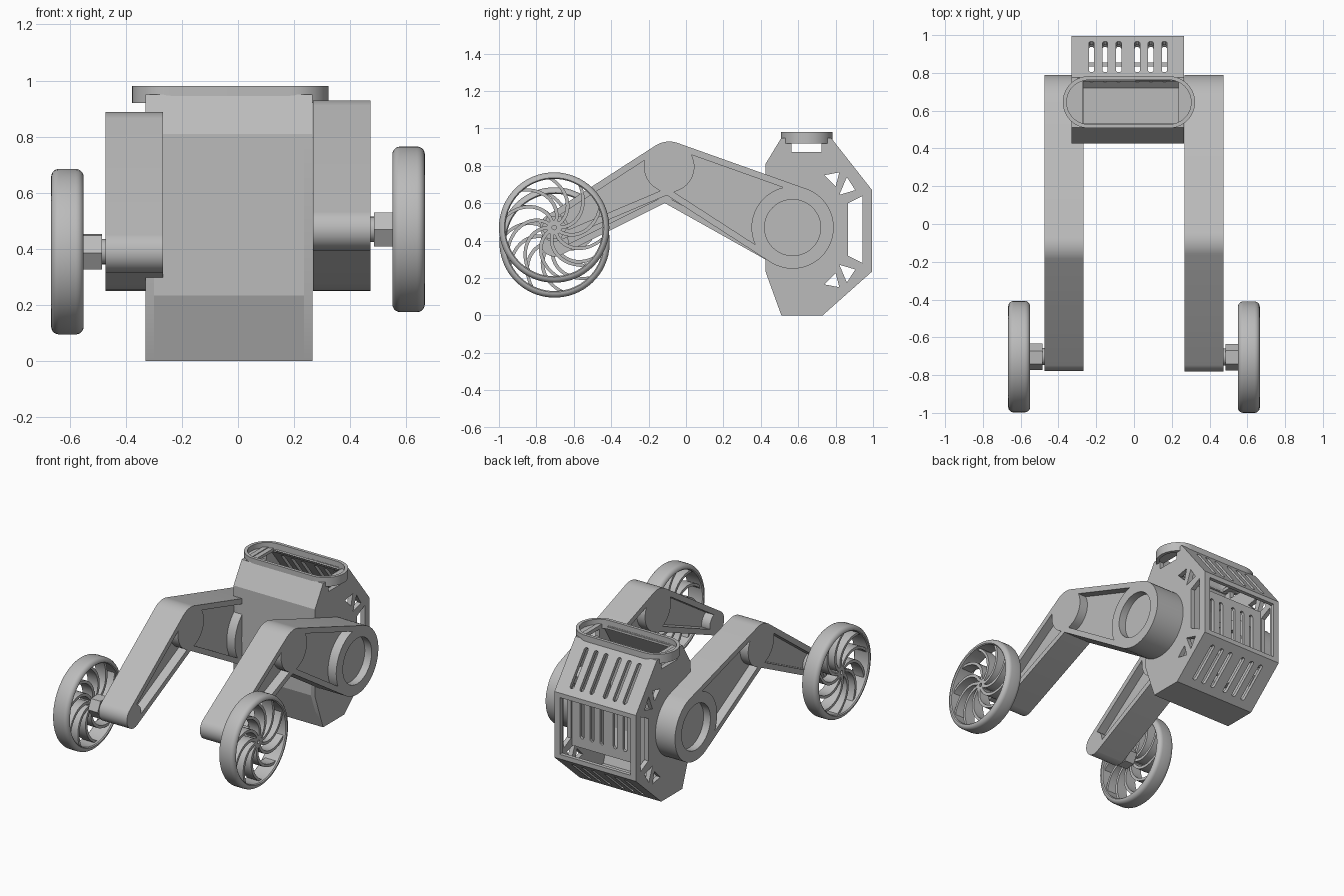
import bpy, bmesh
from math import pi, sin, cos, acos, atan2, hypot, radians
from mathutils import Matrix, Vector

cube = bpy.data.objects.get("Cube")
if cube:
    bpy.data.objects.remove(cube)

grey = bpy.data.materials.new("plain grey")
grey.use_nodes = True
GREY = (0.5, 0.5, 0.5, 1)
grey.diffuse_color = GREY
grey.node_tree.nodes["Principled BSDF"].inputs["Base Color"].default_value = GREY

parts = []


def add_part(name, mesh):
    bm = bmesh.new()
    bm.from_mesh(mesh)
    bmesh.ops.remove_doubles(bm, verts=bm.verts, dist=0.0002)
    bmesh.ops.recalc_face_normals(bm, faces=bm.faces)
    bm.to_mesh(mesh)
    bm.free()
    mesh.materials.clear()
    mesh.materials.append(grey)
    ob = bpy.data.objects.new(name, mesh)
    bpy.context.collection.objects.link(ob)
    parts.append(ob)


def prism(name, loops, depth, matrix):
    """Fill 2D loops (inner loops become holes) and extrude them."""
    curve = bpy.data.curves.new(name, 'CURVE')
    curve.dimensions = '2D'
    curve.fill_mode = 'BOTH'
    curve.extrude = depth / 2
    for loop in loops:
        spline = curve.splines.new('POLY')
        spline.points.add(len(loop) - 1)
        for point, (u, v) in zip(spline.points, loop):
            point.co = (u, v, 0, 1)
        spline.use_cyclic_u = True
    temp = bpy.data.objects.new("temp", curve)
    bpy.context.collection.objects.link(temp)
    graph = bpy.context.evaluated_depsgraph_get()
    mesh = bpy.data.meshes.new_from_object(temp.evaluated_get(graph))
    bpy.data.objects.remove(temp)
    mesh.transform(matrix)
    add_part(name, mesh)


def frame(x_axis, y_axis, origin):
    x_axis, y_axis = Vector(x_axis), Vector(y_axis)
    m = Matrix((x_axis, y_axis, x_axis.cross(y_axis))).transposed().to_4x4()
    return Matrix.Translation(origin) @ m


def side(x):
    """Drawing plane with u along y and v along z."""
    return frame((0, 1, 0), (0, 0, 1), (x, 0, 0))


def circle(c, r, n=48):
    return [(c[0] + r * cos(2 * pi * i / n), c[1] + r * sin(2 * pi * i / n)) for i in range(n)]


def hull(c1, r1, c2, r2, n=24):
    """Outline of a belt around two circles."""
    dx, dy = c2[0] - c1[0], c2[1] - c1[1]
    phi, beta = atan2(dy, dx), acos((r1 - r2) / hypot(dx, dy))
    out = []
    for c, r, a, b in ((c1, r1, phi + beta, phi + 2 * pi - beta), (c2, r2, phi - beta, phi + beta)):
        for i in range(n + 1):
            t = a + (b - a) * i / n
            out.append((c[0] + r * cos(t), c[1] + r * sin(t)))
    return out


def rect(x0, x1, y0, y1):
    return [(x0, y0), (x1, y0), (x1, y1), (x0, y1)]


# Body shell: two pierced side plates joined by panels
X0, X1, CX, WALL = -0.33, 0.265, -0.032, 0.03
PROFILE = [(0.51, 0), (0.73, 0), (0.995, 0.235), (0.995, 0.67),
           (0.775, 0.95), (0.51, 0.95), (0.425, 0.81), (0.425, 0.235)]
MID = 0.458
upper_holes = [[(0.74, 0.75), (0.82, 0.765), (0.80, 0.69)],
               [(0.86, 0.74), (0.905, 0.67), (0.82, 0.645)]]
lower_holes = [[(y, 2 * MID - z) for y, z in h] for h in upper_holes]
window = [(0.865, 0.32), (0.945, 0.28), (0.945, 0.64), (0.865, 0.60)]
notch = rect(0.565, 0.725, 0.875, 0.925)
for label, x in (("right", X0 + WALL / 2), ("left", X1 - WALL / 2)):
    prism(label + "_side_plate", [PROFILE, window, notch] + upper_holes + lower_holes, WALL, side(x))


def slots(v0, v1):
    r = 0.014
    return [hull((CX + s * d, v0 + r), r, (CX + s * d, v1 - r), r, 6)
            for s in (-1, 1) for d in (0.049, 0.121, 0.193)]


def panel(name, i, holes=()):
    a, b = (Vector((0, *PROFILE[k % len(PROFILE)])) for k in (i, i + 1))
    d = (b - a).normalized()
    m = frame((1, 0, 0), d, a) @ Matrix.Translation((0, 0, 0.0125))
    outline = rect(X0 + 0.01, X1 - 0.01, 0, (b - a).length)
    prism(name, [outline] + list(holes), 0.025, m)


panel("bottom_panel", 0)
panel("lower_back_grille", 1, slots(0.05, 0.30))
panel("back_frame", 2, [rect(X0 + 0.04, X1 - 0.04, 0.03, 0.405)])
panel("upper_back_grille", 3, slots(0.045, 0.31))
panel("upper_front_panel", 5)
panel("front_panel", 6)
panel("lower_front_panel", 7)
prism("inner_grille", [rect(X0 + 0.02, X1 - 0.02, 0.27, 0.65)] + slots(0.33, 0.60),
      0.02, frame((1, 0, 0), (0, 0, 1), (0, 0.845, 0)))

# Oval collar on top
ends = (CX + 0.005 - 0.2125, 0.645), (CX + 0.005 + 0.2125, 0.645)


def oval(r):
    return hull(ends[0], r, ends[1], r)


flat = Matrix.Translation
prism("collar_rim", [oval(0.1375), oval(0.117)], 0.06, flat((0, 0, 0.95)))
prism("collar_ledge", [oval(0.13), rect(-0.27, 0.24, 0.53, 0.765)], 0.02, flat((0, 0, 0.935)))

# Legs and wheels
HIP, KNEE, ANKLE = (0.57, 0.47), (-0.09, 0.795), (-0.705, 0.47)
WIDTH, WEB, RIM = 0.205, 0.085, 0.035
SPOKES = 10


def spoke(angle):
    edges = [], []
    for i in range(13):
        t = i / 12
        r = 0.034 + 0.236 * t
        for edge, sign in zip(edges, (-1, 1)):
            a = angle + 1.05 * t ** 1.2 + sign * (0.009 + 0.005 * t) / r
            edge.append((ANKLE[0] + r * cos(a), ANKLE[1] + r * sin(a)))
    return edges[0] + edges[1][::-1]


def tyre(name, x, matrix):
    """Rounded rectangle section turned about the axle."""
    section = [(-0.052, 0.26), (0.052, 0.26), (0.058, 0.266)]
    for sx, start in ((1, 0), (-1, pi / 2)):
        for k in range(6):
            a = start + pi / 2 * k / 5
            section.append((sx * 0.03 + 0.028 * cos(a), 0.267 + 0.028 * sin(a)))
    section.append((-0.058, 0.266))
    bm = bmesh.new()
    n = 64
    rings = []
    for i in range(n):
        a = 2 * pi * i / n
        rings.append([bm.verts.new((x + w, ANKLE[0] + r * cos(a), ANKLE[1] + r * sin(a)))
                      for w, r in section])
    for i in range(n):
        p, q = rings[i], rings[(i + 1) % n]
        for j in range(len(section)):
            k = (j + 1) % len(section)
            bm.faces.new((p[j], p[k], q[k], q[j]))
    mesh = bpy.data.meshes.new(name)
    bm.to_mesh(mesh)
    bm.free()
    mesh.transform(matrix)
    add_part(name, mesh)


for label, s, tilt in (("right", -1, 0.0625), ("left", 1, 0)):
    pivot = Vector((0, *HIP))
    pose = Matrix.Translation(pivot) @ Matrix.Rotation(tilt, 4, 'X') @ Matrix.Translation(-pivot)

    def limb(name, loops, depth, x):
        prism(label + "_" + name, loops, depth, pose @ side(s * x))

    cx = 0.37
    # Recessed beams: thin web inside a full-width rim
    for name, c1, r1, c2, r2 in (("thigh", HIP, 0.22, KNEE, 0.135), ("shin", KNEE, 0.135, ANKLE, 0.075)):
        outer = hull(c1, r1, c2, r2)
        limb(name + "_web", [hull(c1, r1 - 0.01, c2, r2 - 0.01)], WEB, cx)
        limb(name + "_rim", [outer, hull(c1, r1 - RIM, c2, r2 - RIM)], WIDTH, cx)
    limb("hip_ring", [circle(HIP, 0.22), circle(HIP, 0.15)], WIDTH, cx)
    limb("hip_disc", [circle(HIP, 0.16)], 0.105, cx)
    limb("knee", [circle(KNEE, 0.124)], WIDTH, cx)
    limb("ankle", [circle(ANKLE, 0.075)], WIDTH, cx)
    # Axle and wheel
    limb("axle", [circle(ANKLE, 0.045, 24)], 0.05, 0.475)
    limb("hex_hub", [circle(ANKLE, 0.07, 6)], 0.07, 0.52)
    limb("wheel_hub", [circle(ANKLE, 0.04, 24), circle(ANKLE, 0.012, 12)], 0.095, 0.597)
    limb("wheel_spokes", [spoke(2 * pi * i / SPOKES) for i in range(SPOKES)], 0.075, 0.608)
    tyre(label + "_tyre", s * 0.608, pose)

# Smooth the curved surfaces, keep the corners sharp
bpy.ops.object.select_all(action='DESELECT')
for ob in parts:
    ob.select_set(True)
bpy.context.view_layer.objects.active = parts[0]
bpy.ops.object.shade_smooth_by_angle(angle=radians(30))
